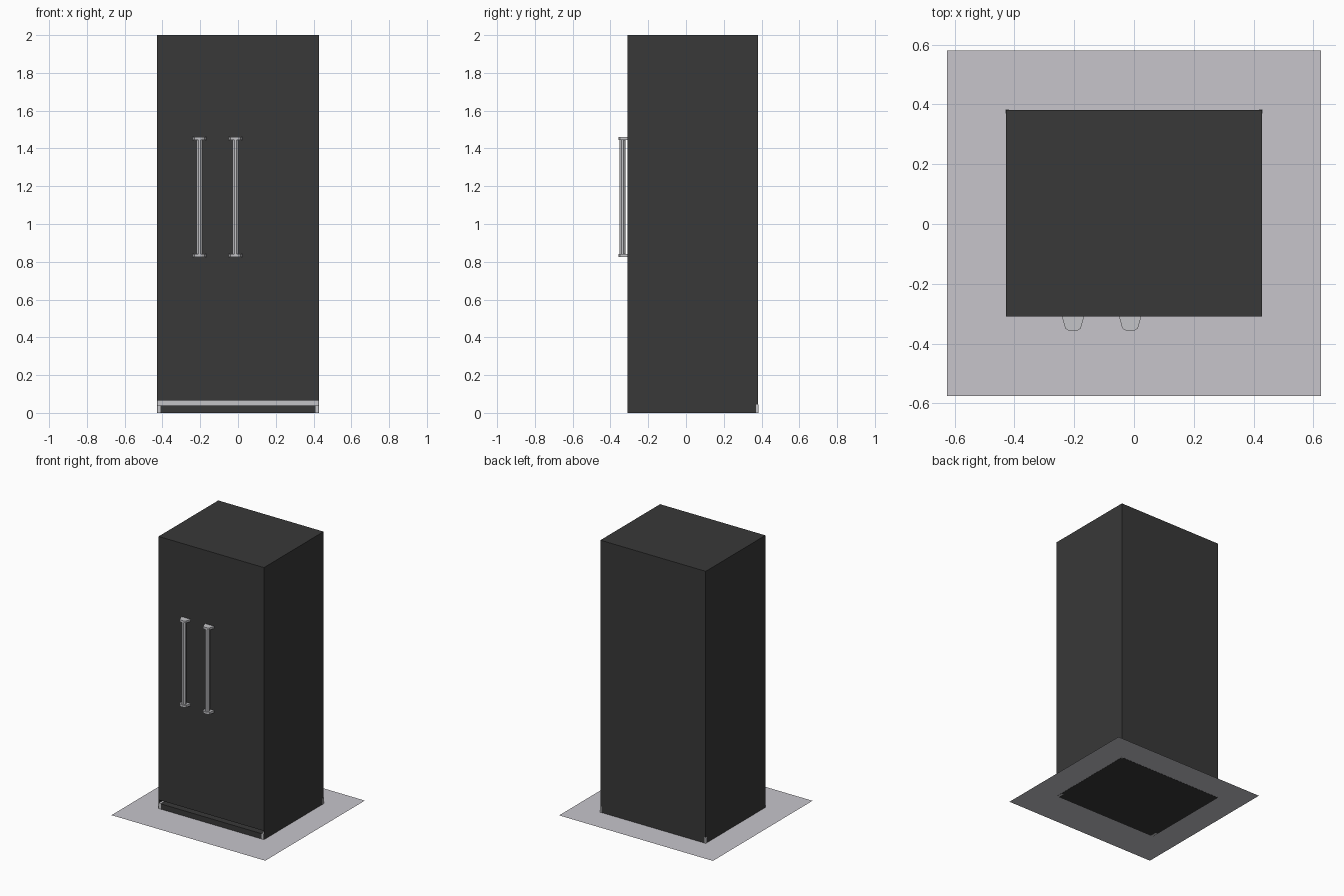
import bpy, bmesh, math
from mathutils import Matrix

if "Cube" in bpy.data.objects:
    bpy.data.objects.remove(bpy.data.objects["Cube"])


def material(name, r, g, b):
    m = bpy.data.materials.new(name)
    m.diffuse_color = (r, g, b, 1)
    m.use_nodes = True
    m.node_tree.nodes["Principled BSDF"].inputs["Base Color"].default_value = m.diffuse_color
    return m


DARK = material("charcoal", 0.04, 0.04, 0.04)
SILVER = material("silver", 0.55, 0.55, 0.57)
MAT_GREY = material("floor grey", 0.57, 0.56, 0.6)


def finish(bm, name, mat):
    bmesh.ops.recalc_face_normals(bm, faces=bm.faces)
    me = bpy.data.meshes.new(name)
    bm.to_mesh(me)
    bm.free()
    ob = bpy.data.objects.new(name, me)
    bpy.context.collection.objects.link(ob)
    me.materials.append(mat)
    return ob


def box(name, x0, x1, y0, y1, z0, z1, mat):
    bm = bmesh.new()
    bmesh.ops.create_cube(bm, size=1)
    bmesh.ops.scale(bm, vec=(x1 - x0, y1 - y0, z1 - z0), verts=bm.verts)
    bmesh.ops.translate(bm, vec=((x0 + x1) / 2, (y0 + y1) / 2, (z0 + z1) / 2), verts=bm.verts)
    return finish(bm, name, mat)


def prism(name, outline, z0, z1, mat):
    bm = bmesh.new()
    f = bm.faces.new([bm.verts.new((x, y, z0)) for x, y in outline])
    ext = bmesh.ops.extrude_face_region(bm, geom=[f])["geom"]
    up = [v for v in ext if isinstance(v, bmesh.types.BMVert)]
    bmesh.ops.translate(bm, vec=(0, 0, z1 - z0), verts=up)
    return finish(bm, name, mat)


W, FRONT, BACK = 0.428, -0.31, 0.382

# floor sheet, just above the underside of the cabinet
bm = bmesh.new()
bmesh.ops.create_grid(bm, x_segments=1, y_segments=1, size=1)
bmesh.ops.scale(bm, vec=(0.625, 0.578, 1), verts=bm.verts)
bmesh.ops.translate(bm, vec=(0, 0.002, 0.001), verts=bm.verts)
finish(bm, "floor_sheet", MAT_GREY)

# cabinet and door
box("cabinet", -W, W, FRONT + 0.05, BACK, 0, 2, DARK)
box("door", -W, W, FRONT, FRONT + 0.05, 0.065, 2, DARK)

# kick plate, with a recessed light strip showing above it
box("kick_plate", -0.41, 0.41, FRONT, FRONT + 0.05, 0, 0.04, DARK)
box("recessed_strip", -W + 0.003, W - 0.003, FRONT + 0.045, FRONT + 0.051, 0.035, 0.068, SILVER)

for s, side in ((-1, "left"), (1, "right")):
    # front feet with dark outer cheeks, and small rear corner plates
    a, b = sorted((s * 0.41, s * (W - 0.002)))
    box(side + "_front_foot", a, b, FRONT, FRONT + 0.05, 0, 0.042, SILVER)
    a, b = sorted((s * (W - 0.002), s * W))
    box(side + "_cheek", a, b, FRONT + 0.001, FRONT + 0.05, 0, 0.065, DARK)
    a, b = sorted((s * (W - 0.01), s * (W + 0.001)))
    box(side + "_rear_corner", a, b, BACK - 0.012, BACK + 0.001, 0, 0.045, SILVER)

# two handles: octagonal bar between faceted end brackets
for cx, side in ((-0.204, "left"), (-0.013, "right")):
    bm = bmesh.new()
    rot = Matrix.Rotation(math.pi / 8, 4, 'Z')
    bmesh.ops.create_cone(bm, cap_ends=True, segments=8, radius1=0.0165, radius2=0.0165,
                          depth=0.61, matrix=Matrix.Translation((cx, -0.336, 1.145)) @ rot)
    finish(bm, side + "_handle_bar", SILVER)
    outline = [(-0.037, FRONT), (-0.026, -0.349), (-0.012, -0.358),
               (0.012, -0.358), (0.026, -0.349), (0.037, FRONT)]
    outline = [(cx + x, y) for x, y in outline]
    for z, end in ((0.825, "lower"), (1.445, "upper")):
        prism(f"{side}_handle_{end}_bracket", outline, z, z + 0.016, SILVER)
